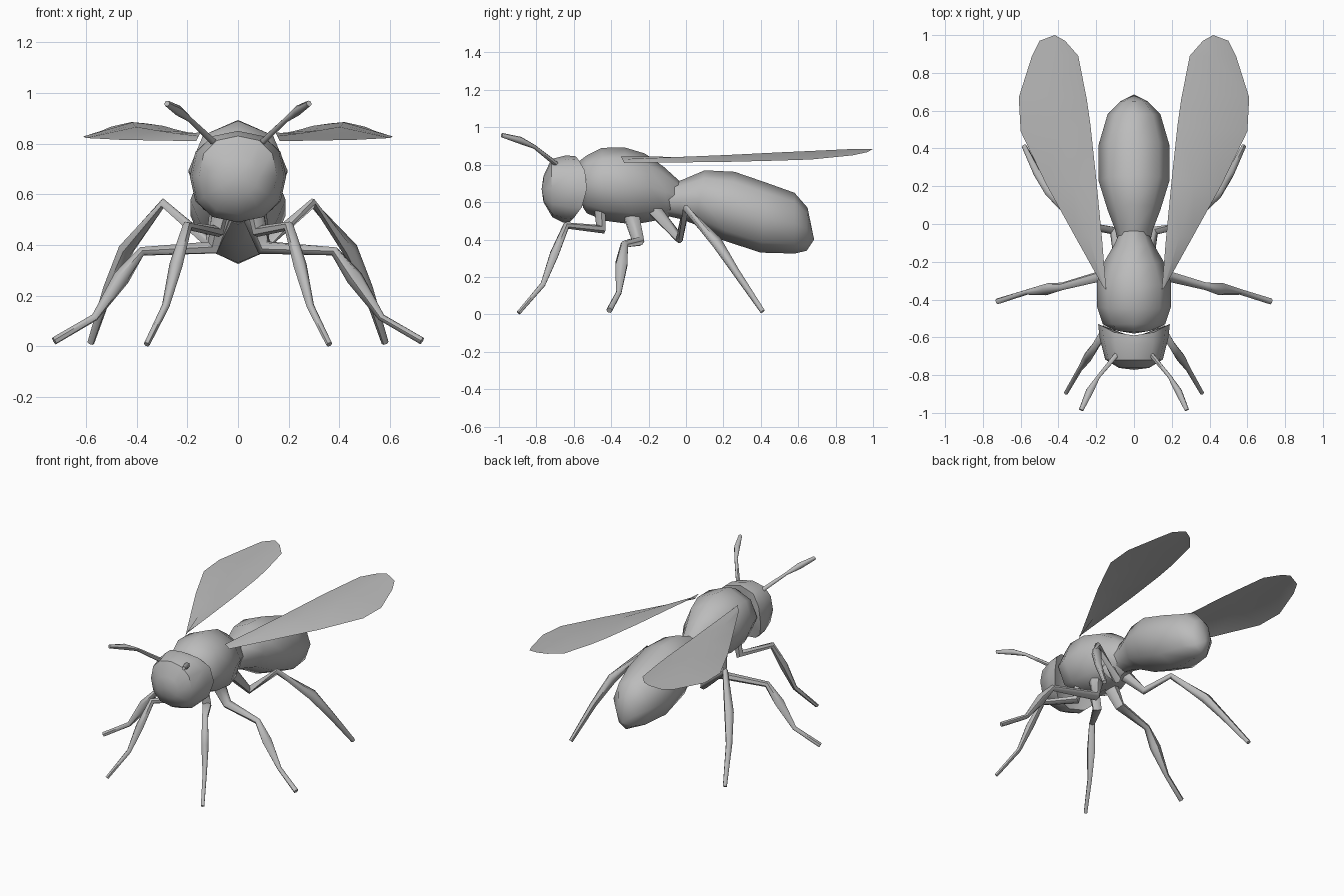
import bpy, bmesh, math
from mathutils import Vector

if "Cube" in bpy.data.objects:
    bpy.data.objects.remove(bpy.data.objects["Cube"])

grey = bpy.data.materials.new("plain_grey")
grey.diffuse_color = (0.5, 0.5, 0.5, 1)
grey.use_nodes = True
grey.node_tree.nodes["Principled BSDF"].inputs["Base Color"].default_value = grey.diffuse_color


def finish(name, bm, angle=50):
    bmesh.ops.recalc_face_normals(bm, faces=bm.faces)
    me = bpy.data.meshes.new(name)
    bm.to_mesh(me)
    bm.free()
    ob = bpy.data.objects.new(name, me)
    bpy.context.collection.objects.link(ob)
    me.materials.append(grey)
    bpy.ops.object.select_all(action='DESELECT')
    ob.select_set(True)
    bpy.context.view_layer.objects.active = ob
    bpy.ops.object.shade_smooth_by_angle(angle=math.radians(angle))
    return ob


def skin(name, rings, start, end, angle=50):
    """Join rings of points, closing each end with a fan to a tip point."""
    bm = bmesh.new()
    loops = [[bm.verts.new(p) for p in r] for r in rings]
    n = len(loops[0])
    for a, b in zip(loops, loops[1:]):
        for i in range(n):
            j = (i + 1) % n
            bm.faces.new((a[i], a[j], b[j], b[i]))
    for loop, tip in ((loops[0], start), (loops[-1], end)):
        t = bm.verts.new(tip)
        for i in range(n):
            bm.faces.new((loop[i], loop[(i + 1) % n], t))
    return finish(name, bm, angle)


def body_ring(yt, zt, yb, zb, hw, n=8, power=1.0, bow=0.0):
    """Cross-section from its top point, bottom point and half width."""
    pts = []
    for i in range(n):
        a = 2 * math.pi * i / n
        s, c = math.sin(a), math.cos(a)
        sx = math.copysign(abs(s) ** power, s)
        cz = math.copysign(abs(c) ** power, c)
        t = (1 + cz) / 2
        pts.append((hw * sx, yb + (yt - yb) * t + bow * s * s, zb + (zt - zb) * t))
    return pts


def limb(name, path, radii, n=6):
    p = [Vector(q) for q in path]
    rings = []
    for i, q in enumerate(p):
        d1 = (q - p[i - 1]).normalized() if i else (p[1] - q).normalized()
        d2 = (p[i + 1] - q).normalized() if i < len(p) - 1 else d1
        t = (d1 + d2).normalized()
        u = t.cross(Vector((0.8, 0.6, 0.1))).normalized()
        v = t.cross(u)
        rings.append([q + radii[i] * (math.cos(2 * math.pi * k / n) * u
                      + math.sin(2 * math.pi * k / n) * v) for k in range(n)])
    return skin(name, rings, p[0], p[-1], 60)


def mirrored(points, side):
    return [(side * x, y, z) for x, y, z in points]


# Body: abdomen, thorax and head
skin("abdomen", [body_ring(*r) for r in (
    (-.12, .70, -.12, .53, .08), (-.03, .715, -.03, .51, .10),
    (.10, .77, .05, .48, .14), (.26, .762, .20, .395, .188),
    (.44, .70, .40, .33, .187), (.58, .65, .58, .325, .14),
    (.65, .57, .645, .34, .075))], (0, -.14, .62), (0, .685, .40))

skin("thorax", [body_ring(*r) for r in (
    (-.57, .82, -.55, .57, .11), (-.53, .85, -.53, .54, .165),
    (-.45, .89, -.43, .50, .195), (-.33, .893, -.28, .48, .195),
    (-.22, .86, -.17, .50, .155), (-.12, .79, -.10, .52, .105),
    (-.01, .69, -.01, .54, .06))], (0, -.58, .70), (0, .02, .62))

skin("head", [body_ring(*r, n=12, power=.85, bow=b) for r, b in (
    ((-.59, .845, -.62, .495, .19), .075),
    ((-.64, .85, -.655, .49, .182), .045),
    ((-.72, .83, -.715, .52, .153), 0),
    ((-.762, .74, -.762, .60, .08), 0))],
    (0, -.60, .68), (0, -.772, .67), 45)

# Legs: hip, bend, knee, swollen shin, ankle, foot
LEGS = {
    "front_leg": ([(.06, -.46, .58), (.085, -.455, .455), (.20, -.64, .475),
                   (.245, -.705, .32), (.285, -.765, .16), (.36, -.895, .008)],
                  [.035, .03, .02, .026, .015, .012]),
    "middle_leg": ([(.06, -.29, .52), (.10, -.255, .39), (.38, -.33, .375),
                    (.46, -.345, .27), (.565, -.36, .115), (.725, -.41, .022)],
                   [.045, .032, .02, .034, .015, .016]),
    "rear_leg": ([(.07, -.17, .56), (.11, -.035, .405), (.295, 0, .565),
                  (.44, .165, .385), (.51, .265, .23), (.58, .41, .015)],
                 [.04, .026, .02, .032, .022, .014]),
}
# Wing rows from root to tip: front edge, crest, rear edge
OUTER = [(.165, -.33, .81), (.31, -.07, .812), (.465, .21, .815), (.60, .49, .822),
         (.61, .67, .828), (.54, .89, .85), (.50, .97, .867)]
CREST = [(.155, -.34, .83), (.24, -.07, .84), (.32, .22, .852), (.40, .50, .866),
         (.41, .68, .874), (.415, .89, .884), (.42, 1.0, .885)]
INNER = [(.147, -.35, .845), (.17, -.07, .842), (.20, .24, .845), (.23, .52, .852),
         (.25, .66, .857), (.295, .89, .87), (.365, .97, .88)]

for side, label in ((1, "right"), (-1, "left")):
    for name, (path, radii) in LEGS.items():
        limb(f"{name}_{label}", mirrored(path, side), radii)

    # Antenna with a slim stalk and thicker outer part
    limb(f"antenna_{label}", mirrored([(.09, -.69, .80), (.19, -.81, .895),
         (.235, -.885, .93), (.28, -.985, .958)], side), [.014, .011, .02, .012])

    # Arched single-surface wing
    bm = bmesh.new()
    rows = [[bm.verts.new(p) for p in mirrored(r, side)] for r in (OUTER, CREST, INNER)]
    for a, b in zip(rows, rows[1:]):
        for i in range(len(a) - 1):
            bm.faces.new((a[i], a[i + 1], b[i + 1], b[i]))
    wing = finish(f"wing_{label}", bm)
    if sum(f.normal.z for f in wing.data.polygons) < 0:
        wing.data.flip_normals()
